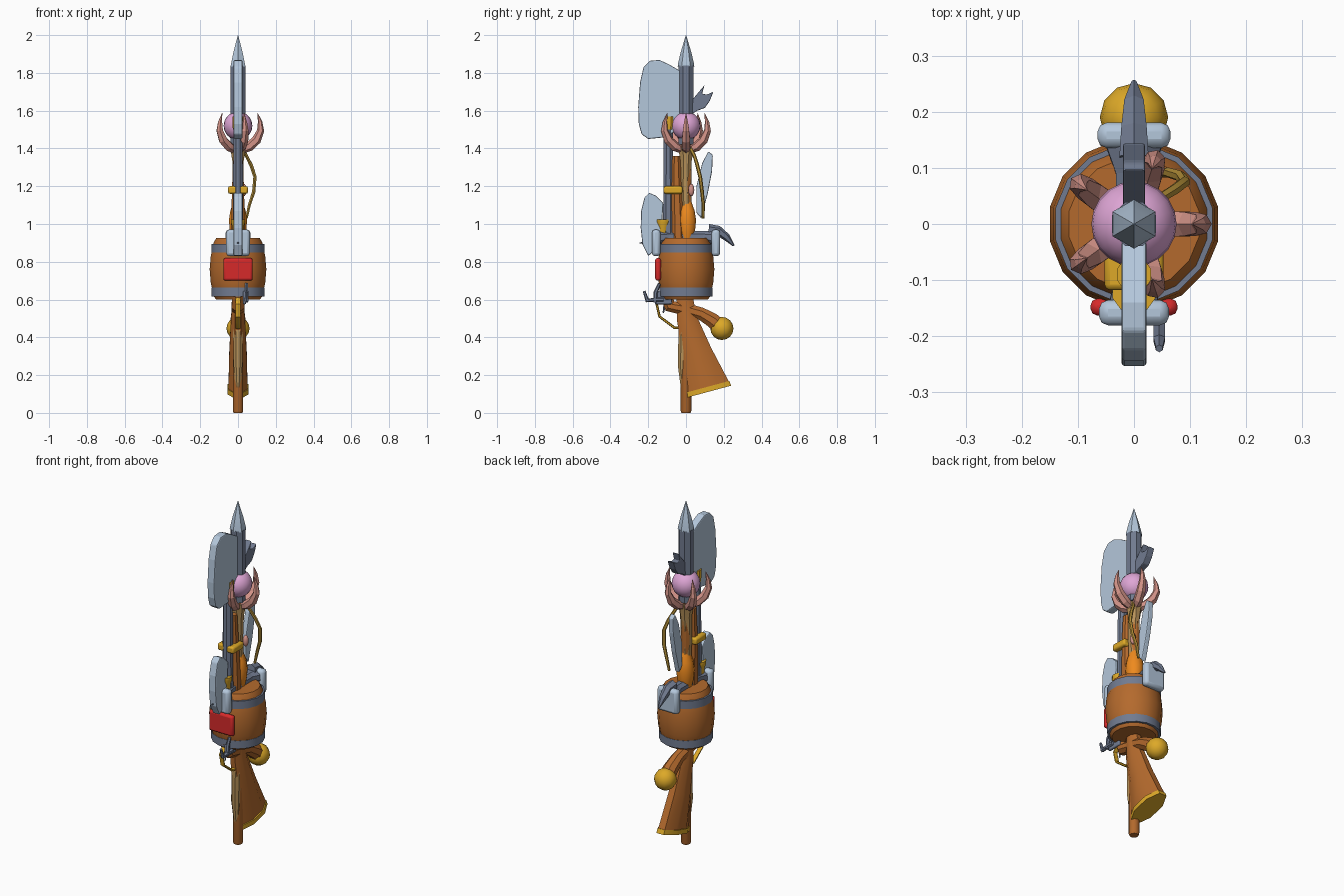
import bpy, bmesh, math
from mathutils import Vector, Matrix


def mat(name, hexcol):
    m = bpy.data.materials.new(name)
    rgb = [int(hexcol[i:i + 2], 16) / 255 for i in (0, 2, 4)]
    m.diffuse_color = [((c + 0.055) / 1.055) ** 2.4 if c > 0.04 else c / 12.92 for c in rgb] + [1]
    return m


WOOD = mat("wood", "B46A2D")
GOLD = mat("gold", "DDA928")
IRON = mat("iron", "717B90")
STEEL = mat("steel", "B4C7DB")
RED = mat("red", "D62A2A")
PINK = mat("pink", "DFA6D6")
CLAW = mat("claw", "D39388")
TAN = mat("tan", "B8935A")
ORANGE = mat("orange", "EE8A1E")
VINE = mat("vine", "B8933A")


def finish(name, bm, material, smooth=None, bevel=0):
    bmesh.ops.recalc_face_normals(bm, faces=bm.faces)
    me = bpy.data.meshes.new(name)
    bm.to_mesh(me)
    bm.free()
    ob = bpy.data.objects.new(name, me)
    bpy.context.collection.objects.link(ob)
    me.materials.append(material)
    if bevel:
        b = ob.modifiers.new("bevel", 'BEVEL')
        b.width, b.segments = bevel, 2
    if smooth:
        bpy.ops.object.select_all(action='DESELECT')
        bpy.context.view_layer.objects.active = ob
        ob.select_set(True)
        bpy.ops.object.shade_smooth_by_angle(angle=math.radians(smooth))
    return ob


def loft(name, path, sides, material, smooth=35, spin=0.0):
    """Sweep rings along path; each item is x, y, z, x-radius[, other radius]."""
    bm = bmesh.new()
    pts = [Vector(p[:3]) for p in path]
    rings = []
    for i, p in enumerate(path):
        t = (pts[min(i + 1, len(pts) - 1)] - pts[max(i - 1, 0)]).normalized()
        v = t.cross(Vector((1, 0, 0))).normalized()
        u = v.cross(t)
        ring = []
        for k in range(sides):
            a = 2 * math.pi * (k + 0.5) / sides
            ring.append(bm.verts.new(pts[i] + u * p[3] * math.cos(a) + v * p[-1] * math.sin(a)))
        rings.append(ring)
    for a, b in zip(rings, rings[1:]):
        for k in range(sides):
            j = (k + 1) % sides
            bm.faces.new((a[k], a[j], b[j], b[k]))
    bm.faces.new(rings[0])
    bm.faces.new(rings[-1])
    if spin:
        bmesh.ops.rotate(bm, verts=bm.verts, matrix=Matrix.Rotation(spin, 3, 'Z'))
    return finish(name, bm, material, smooth)


def upright(name, profile, sides, material, x=0, y=0):
    return loft(name, [(x, y, z, r) for z, r in profile], sides, material)


def plate(name, outline, thick, material, bevel=0.006, x=0):
    """Side profile (y, z) given thickness along x."""
    bm = bmesh.new()
    f = bm.faces.new([bm.verts.new((x - thick / 2, y, z)) for y, z in outline])
    new = bmesh.ops.extrude_face_region(bm, geom=[f])["geom"]
    bmesh.ops.translate(bm, vec=(thick, 0, 0), verts=[g for g in new if isinstance(g, bmesh.types.BMVert)])
    return finish(name, bm, material, None, bevel)


def box(name, c, s, material, bevel=0.012):
    bm = bmesh.new()
    bmesh.ops.create_cube(bm, size=1, matrix=Matrix.Translation(c) @ Matrix.Diagonal((*s, 1)))
    return finish(name, bm, material, 30, bevel)


def ball(name, c, s, material, seg=20, rings=12):
    bm = bmesh.new()
    bmesh.ops.create_uvsphere(bm, u_segments=seg, v_segments=rings, radius=1,
                              matrix=Matrix.Translation(c) @ Matrix.Diagonal((*s, 1)))
    return finish(name, bm, material, 40)


# halberd: pole, socket, spear tip, axe blade and rear hook
upright("pole", [(0, 0.024), (0.012, 0.029), (1.45, 0.029)], 10, WOOD)
upright("socket", [(1.42, 0.042), (1.84, 0.042)], 8, IRON)
upright("spear_tip", [(1.835, 0.044), (1.85, 0.042), (1.91, 0.028), (2.0, 0.001)], 6, STEEL)
plate("halberd_blade", [(-0.03, 1.81), (-0.09, 1.845), (-0.14, 1.868), (-0.19, 1.865), (-0.225, 1.83),
                        (-0.243, 1.75), (-0.253, 1.62), (-0.25, 1.53), (-0.235, 1.475), (-0.2, 1.45),
                        (-0.1, 1.46), (-0.06, 1.49), (-0.03, 1.55)], 0.045, STEEL)
plate("halberd_hook", [(0.03, 1.58), (0.035, 1.66), (0.06, 1.69), (0.098, 1.735), (0.085, 1.69),
                       (0.11, 1.685), (0.145, 1.7), (0.125, 1.65), (0.1, 1.615), (0.06, 1.6)], 0.04, IRON, 0.004)

# wand: crooked staff, orb, five claws, curled vine
loft("staff", [(0, -0.012, 0.1, 0.012), (0, -0.02, 0.25, 0.025), (0, -0.01, 0.55, 0.03),
               (0, 0.005, 1.0, 0.03), (0, -0.004, 1.2, 0.03), (0, 0, 1.33, 0.032), (0, 0, 1.41, 0.045)], 8, TAN)
ball("orb", (0, 0, 1.52), (0.076,) * 3, PINK)
for i in range(5):
    loft(f"claw_{i + 1}", [(0, 0.015, 1.39, 0.02), (0, 0.06, 1.41, 0.026), (0, 0.098, 1.445, 0.025),
                           (0, 0.12, 1.495, 0.019), (0, 0.117, 1.54, 0.012), (0, 0.104, 1.587, 0.001)],
         6, CLAW, None, math.radians(72 * i - 90))
loft("vine", [(0.025, 0.025, 1.4, 0.009), (0.045, 0.045, 1.36, 0.009), (0.07, 0.06, 1.31, 0.01),
              (0.09, 0.075, 1.25, 0.01), (0.083, 0.085, 1.17, 0.01), (0.06, 0.092, 1.1, 0.009),
              (0.045, 0.09, 1.03, 0.007)], 6, VINE)
ball("bead", (0.03, 0.028, 1.18), (0.016, 0.016, 0.033), CLAW, 12, 8)
upright("lantern_drop", [(0.92, 0.035), (0.96, 0.044), (1.02, 0.05), (1.07, 0.042), (1.12, 0.024), (1.16, 0.01)],
        12, ORANGE, 0, 0.005)

# narrow leaf blade leaning to the rear
plate("leaf_blade", [(0.055, 1.2), (0.085, 1.32), (0.118, 1.385), (0.142, 1.365), (0.138, 1.28),
                     (0.115, 1.16), (0.08, 1.03), (0.055, 1.06)], 0.03, STEEL)

# small hand axe at the front
plate("hand_axe_blade", [(-0.12, 1.11), (-0.16, 1.15), (-0.195, 1.165), (-0.22, 1.14), (-0.237, 1.07),
                         (-0.24, 0.98), (-0.23, 0.89), (-0.2, 0.83), (-0.165, 0.86), (-0.13, 0.95)], 0.045, STEEL)

# keg with two hoops
upright("keg", [(0.6, 0.118), (0.62, 0.132), (0.69, 0.147), (0.76, 0.153), (0.83, 0.147),
                (0.9, 0.132), (0.925, 0.118)], 16, WOOD)
for n, z in (("lower", 0.64), ("upper", 0.872)):
    upright(n + "_hoop", [(z - 0.023, 0.143), (z + 0.023, 0.143)], 16, IRON)
box("red_pad", (0, -0.148, 0.76), (0.155, 0.03, 0.12), RED)

# war hammer through the keg top, with pick
loft("hammer_head", [(0, -0.15, 0.925, 0.05, 0.045), (0, -0.09, 0.935, 0.035, 0.03), (0, 0.09, 0.935, 0.035, 0.03),
                     (0, 0.15, 0.925, 0.058, 0.045)], 8, IRON, None)
box("hammer_face_front", (0, -0.158, 0.9), (0.125, 0.045, 0.14), STEEL, 0.016)
box("hammer_face_back", (0, 0.158, 0.9), (0.13, 0.045, 0.14), STEEL, 0.016)
loft("pick", [(0, 0.12, 0.97, 0.03), (0, 0.17, 0.965, 0.026), (0, 0.215, 0.93, 0.02), (0, 0.253, 0.885, 0.005)],
     6, IRON, None)
loft("front_spike", [(0, -0.16, 0.9, 0.02), (0, -0.245, 0.9, 0.002)], 6, IRON, None)

# long gun: stock, butt plate, fore-end, barrel, band, sight
loft("gun_stock", [(0, -0.01, 0.63, 0.032, 0.045), (0, 0.005, 0.5, 0.04, 0.058), (0, 0.058, 0.32, 0.05, 0.086),
                   (0, 0.117, 0.125, 0.055, 0.128)], 8, WOOD)
loft("butt_plate", [(0, 0.113, 0.138, 0.061, 0.13), (0, 0.12, 0.112, 0.061, 0.134)], 8, GOLD)
loft("fore_end", [(0, -0.04, 0.9, 0.042), (0, -0.05, 1.2, 0.034), (0, -0.052, 1.36, 0.026)], 8, WOOD)
upright("gun_barrel", [(0.9, 0.03), (1.5, 0.026)], 8, IRON, 0, -0.094)
upright("muzzle_ring", [(1.5, 0.028), (1.53, 0.032), (1.57, 0.032)], 10, GOLD, 0, -0.09)
box("barrel_band", (0, -0.068, 1.18), (0.105, 0.1, 0.04), GOLD, 0.01)

# pistol: grip, pommel, flared muzzle, guard, lock
loft("pistol_grip", [(0, -0.11, 0.64, 0.035), (0, -0.085, 0.565, 0.036), (0, -0.01, 0.55, 0.036),
                     (0, 0.08, 0.525, 0.036), (0, 0.14, 0.49, 0.042), (0, 0.18, 0.455, 0.045)], 8, WOOD)
ball("pommel", (0, 0.19, 0.447), (0.061,) * 3, GOLD, 12, 8)
upright("pistol_muzzle", [(0.9, 0.028), (0.98, 0.03), (1.01, 0.04), (1.025, 0.04)], 10, GOLD, 0, -0.12)
loft("pistol_guard", [(0, -0.11, 0.63, 0.014, 0.007), (0, -0.155, 0.575, 0.014, 0.007),
                      (0, -0.14, 0.51, 0.014, 0.007), (0, -0.1, 0.48, 0.014, 0.007),
                      (0, -0.06, 0.45, 0.014, 0.007), (0, -0.02, 0.45, 0.014, 0.007)], 6, GOLD)
box("lock_plate", (0.034, -0.12, 0.61), (0.016, 0.09, 0.07), IRON, 0.005)
loft("lock_hammer", [(0.045, -0.12, 0.6, 0.011), (0.045, -0.165, 0.6, 0.011), (0.045, -0.205, 0.595, 0.012),
                     (0.045, -0.222, 0.645, 0.007)], 6, IRON)
loft("flint_arm", [(0.045, -0.165, 0.585, 0.01), (0.045, -0.16, 0.64, 0.011), (0.045, -0.14, 0.685, 0.008)], 6, IRON)
loft("trigger", [(0, -0.1, 0.6, 0.007), (0, -0.115, 0.56, 0.006), (0, -0.12, 0.53, 0.004)], 6, IRON)
